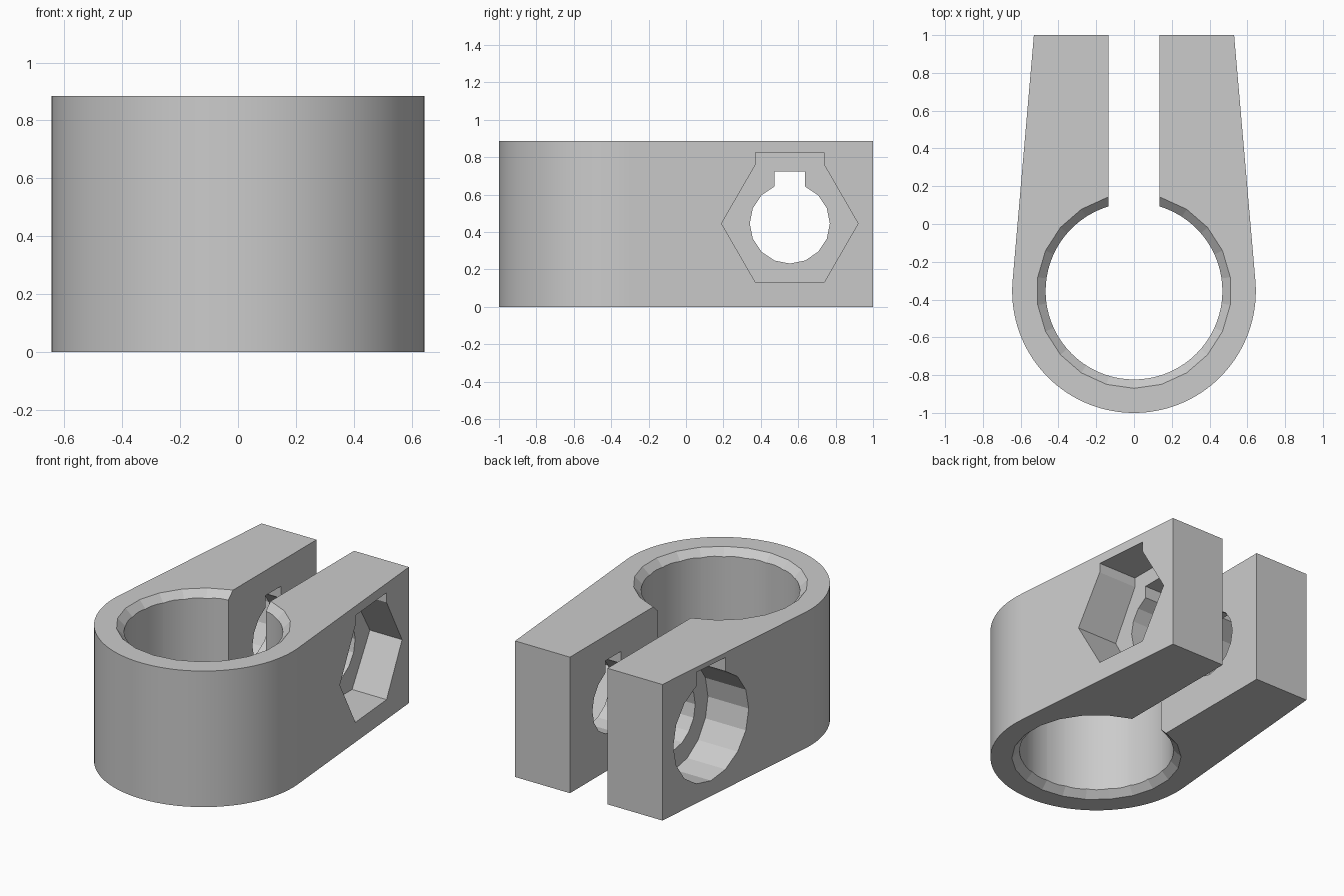
import bpy, bmesh
from math import radians, cos, sin, acos, atan2, hypot
from mathutils import Matrix, Vector

if "Cube" in bpy.data.objects:
    bpy.data.objects.remove(bpy.data.objects["Cube"])

HEIGHT = 0.885
RING_Y, RING_R, HOLE_R = -0.355, 0.645, 0.468
RIM_R, RIM_EXTRA = 0.515, 0.02
TIP_X, GAP_X = 0.53, 0.135
BOLT_Y, BOLT_Z = 0.555, 0.445
POCKET_X = 0.305

grey = bpy.data.materials.new("plain grey")
grey.use_nodes = True
grey.diffuse_color = (0.6, 0.6, 0.6, 1)
grey.node_tree.nodes["Principled BSDF"].inputs["Base Color"].default_value = (0.6, 0.6, 0.6, 1)


def make_object(name, bm):
    bmesh.ops.recalc_face_normals(bm, faces=bm.faces)
    mesh = bpy.data.meshes.new(name)
    bm.to_mesh(mesh)
    bm.free()
    mesh.materials.append(grey)
    obj = bpy.data.objects.new(name, mesh)
    bpy.context.scene.collection.objects.link(obj)
    return obj


def prism(name, points, sweep):
    """Closed outline of 3D points pushed along a vector."""
    bm = bmesh.new()
    face = bm.faces.new([bm.verts.new(p) for p in points])
    new = bmesh.ops.extrude_face_region(bm, geom=[face])["geom"]
    verts = [v for v in new if isinstance(v, bmesh.types.BMVert)]
    bmesh.ops.translate(bm, verts=verts, vec=Vector(sweep))
    return make_object(name, bm)


def arc(radius, start, end, steps):
    angles = [start + (end - start) * i / steps for i in range(steps + 1)]
    return [(radius * cos(a), RING_Y + radius * sin(a), 0) for a in angles]


def notched_prism(name, sides, radius, half_angle, x0, x1):
    """Polygon across x with a square relief notch on its top."""
    step = radians(360 / sides)
    start = radians(90 - half_angle)
    count = round((360 - 2 * half_angle) / (360 / sides)) + 1
    pts = [(radius * cos(start - i * step), radius * sin(start - i * step)) for i in range(count)]
    top = (radius if sides > 6 else pts[0][1]) + 0.063
    pts += [(pts[-1][0], top), (pts[0][0], top)]
    return prism(name, [(x0, BOLT_Y + y, BOLT_Z + z) for y, z in pts], (x1 - x0, 0, 0))


def rim_cutter(name, z, up):
    """Cone that bevels the edge of the main hole."""
    bm = bmesh.new()
    depth = 0.08
    bmesh.ops.create_cone(bm, cap_ends=True, segments=22, depth=depth,
                          radius1=RIM_R + RIM_EXTRA - depth, radius2=RIM_R + RIM_EXTRA,
                          matrix=Matrix.Rotation(radians(90), 4, "Z"))
    if up < 0:
        bmesh.ops.scale(bm, verts=bm.verts, vec=(1, 1, -1))
    # put a corner of the cone on the x axis
    bmesh.ops.rotate(bm, verts=bm.verts, matrix=Matrix.Rotation(radians(90), 3, "Z"))
    bmesh.ops.translate(bm, verts=bm.verts, vec=(0, RING_Y, z + up * (RIM_EXTRA - depth / 2)))
    return make_object(name, bm)


# Clamp body: ring with two tapering arms and a gap between them
reach = 1 - RING_Y
tangent = atan2(reach, TIP_X) - acos(RING_R / hypot(TIP_X, reach))
gap_angle = acos(GAP_X / HOLE_R)
outline = arc(RING_R, radians(-180) - tangent, tangent, 72)
outline += [(TIP_X, 1, 0), (GAP_X, 1, 0)]
outline += arc(HOLE_R, gap_angle, radians(-180) - gap_angle, 66)
outline += [(-GAP_X, 1, 0), (-TIP_X, 1, 0)]
body = prism("clamp_body", outline, (0, 0, HEIGHT))

# Rim bevels, bolt hole, nut pocket and bolt head pocket
cutters = [
    rim_cutter("top_rim_cutter", HEIGHT, 1),
    rim_cutter("bottom_rim_cutter", 0, -1),
    notched_prism("nut_pocket_cutter", 6, 0.365, 30, POCKET_X, 1),
    notched_prism("head_pocket_cutter", 16, 0.345, 22.5, -1, -POCKET_X),
    notched_prism("bolt_hole_cutter", 16, 0.214, 22.5, -0.9, 0.9),
]
bpy.ops.object.select_all(action="DESELECT")
bpy.context.view_layer.objects.active = body
body.select_set(True)
for cutter in cutters:
    cutter.hide_render = True
    mod = body.modifiers.new(cutter.name, "BOOLEAN")
    mod.operation, mod.solver, mod.object = "DIFFERENCE", "EXACT", cutter
    bpy.ops.object.modifier_apply(modifier=mod.name)
    bpy.data.objects.remove(cutter)

bpy.ops.object.shade_smooth_by_angle(angle=radians(10))
